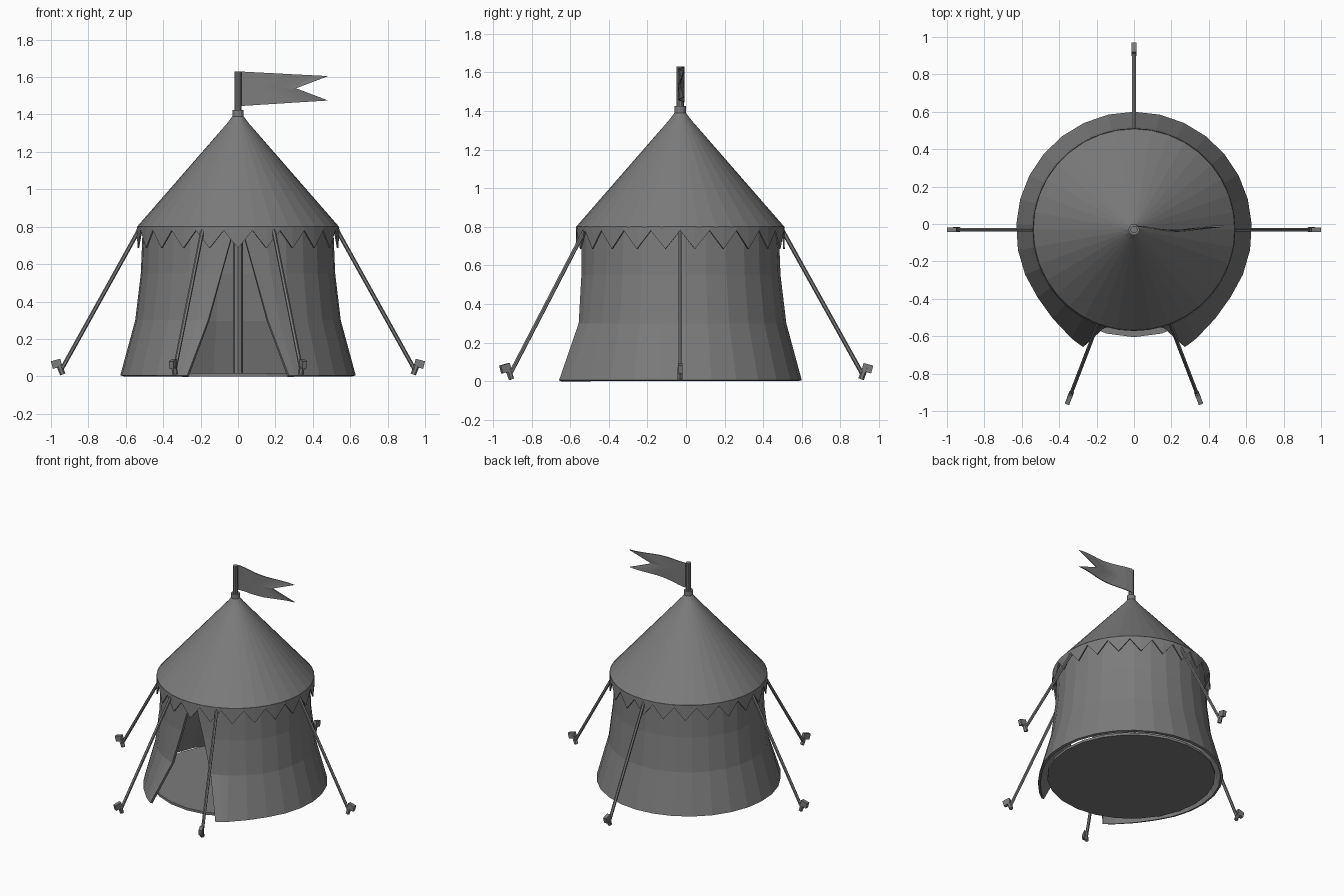
import bpy, bmesh, math
from mathutils import Vector, Matrix

cube = bpy.data.objects.get("Cube")
if cube:
    bpy.data.objects.remove(cube, do_unlink=True)

CY = -0.03  # tent axis offset

grey = bpy.data.materials.new("canvas grey")
grey.use_nodes = True
colour = (0.2, 0.2, 0.2, 1)
grey.diffuse_color = colour
grey.node_tree.nodes["Principled BSDF"].inputs["Base Color"].default_value = colour


def finish(name, bm, thickness=0, offset=0):
    bmesh.ops.recalc_face_normals(bm, faces=bm.faces)
    me = bpy.data.meshes.new(name)
    bm.to_mesh(me)
    bm.free()
    me.materials.append(grey)
    ob = bpy.data.objects.new(name, me)
    ob.location.y = CY
    bpy.context.collection.objects.link(ob)
    if thickness:
        mod = ob.modifiers.new("thickness", 'SOLIDIFY')
        mod.thickness = thickness
        mod.offset = offset
    return ob


def polar(r, a, z):
    # angle measured from the front, counter-clockwise from above
    return Vector((r * math.sin(a), -r * math.cos(a), z))


def lathe(name, profile, n, smooth=False):
    bm = bmesh.new()
    rings = [[bm.verts.new(polar(max(r, 0.0005), math.tau * i / n, z)) for i in range(n)]
             for r, z in profile]
    for lo, hi in zip(rings, rings[1:]):
        for i in range(n):
            j = (i + 1) % n
            bm.faces.new((lo[i], lo[j], hi[j], hi[i]))
    return finish(name, bm)


def grid(name, rows, thickness, offset=0):
    bm = bmesh.new()
    vs = [[bm.verts.new(p) for p in row] for row in rows]
    for lo, hi in zip(vs, vs[1:]):
        for i in range(len(lo) - 1):
            bm.faces.new((lo[i], lo[i + 1], hi[i + 1], hi[i]))
    bmesh.ops.remove_doubles(bm, verts=bm.verts, dist=0.0001)
    return finish(name, bm, thickness, offset)


def rod(name, a, b, radius, sides=8):
    bm = bmesh.new()
    d = b - a
    m = Matrix.Translation((a + b) / 2) @ d.to_track_quat('Z', 'Y').to_matrix().to_4x4()
    bmesh.ops.create_cone(bm, cap_ends=True, segments=sides, radius1=radius,
                          radius2=radius, depth=d.length, matrix=m)
    return finish(name, bm)


# wall: flared canvas with a tapered doorway whose edges curl outward
rows = []
for r, z, door in ((0.63, 0.005, 0.25), (0.55, 0.3, 0.16), (0.52, 0.55, 0.09), (0.51, 0.8, 0.02)):
    edge = math.asin(door / r)
    first = math.radians(30)
    half = [edge, (edge + first) / 2] + [math.radians(30 + 12.5 * k) for k in range(12)]
    angles = half + [math.pi] + [math.tau - a for a in reversed(half)]
    row = []
    for a in angles:
        from_front = min(a, math.tau - a)
        curl = max(0, 1 - (from_front - edge) / 0.45) * 0.055 * max(0, 1 - z / 0.3)
        row.append(polar(r + curl, a, z))
    rows.append(row)
grid("wall", rows, 0.018, -1)

# floor
lathe("floor", [(0, 0), (0.575, 0), (0.575, 0.018), (0, 0.018)], 24)

# roof and its peak cap
lathe("roof", [(0.51, 0.795), (0.54, 0.8), (0.03, 1.385)], 36)
lathe("peak_cap", [(0.068, 1.34), (0.03, 1.39), (0.03, 1.425), (0, 1.425)], 12)

# zigzag valance hanging from the roof edge
teeth = 22
angles = [math.pi * i / teeth for i in range(2 * teeth + 1)]
grid("valance", [[polar(0.538, a, 0.685 if i % 2 == 0 else 0.78) for i, a in enumerate(angles)],
                 [polar(0.536, a, 0.802) for a in angles]], 0.008)

# centre pole and flagpole
rod("centre_pole", Vector((0, 0, 0)), Vector((0, 0, 1.36)), 0.028)
rod("flagpole", Vector((0, 0, 1.36)), Vector((0, 0, 1.63)), 0.019, 10)

# swallow-tailed pennant with a gentle wave
def wave(x):
    return 0.005 + 0.014 * math.cos(x * 14)

cols = 9
top, middle_up, middle_low, bottom = [], [], [], []
for i in range(cols):
    t = i / (cols - 1)
    x = 0.01 + 0.47 * t
    xm = 0.01 + 0.3 * t
    top.append(Vector((x, wave(x), 1.63 - 0.025 * t)))
    middle_up.append(Vector((xm, wave(xm), 1.54)))
    bottom.append(Vector((x, wave(x), 1.445 + 0.03 * t)))
grid("flag", [bottom, middle_up, top], 0.006)

# guy ropes with pegs
for label, deg in (("right", -90), ("left", 90), ("back", 180), ("front_right", -21), ("front_left", 21)):
    a = math.radians(deg)
    rod(label + "_rope", polar(0.525, a, 0.79), polar(0.945, a, 0.035), 0.011, 6)
    rod(label + "_peg", polar(0.937, a, 0.01), polar(0.96, a, 0.07), 0.015, 6)
    bm = bmesh.new()
    place = (Matrix.Translation(polar(0.97, a, 0.067)) @ Matrix.Rotation(a, 4, 'Z')
             @ Matrix.Rotation(math.radians(15), 4, 'X') @ Matrix.Diagonal((0.025, 0.052, 0.042, 1)))
    bmesh.ops.create_cube(bm, size=1, matrix=place)
    finish(label + "_peg_head", bm)
